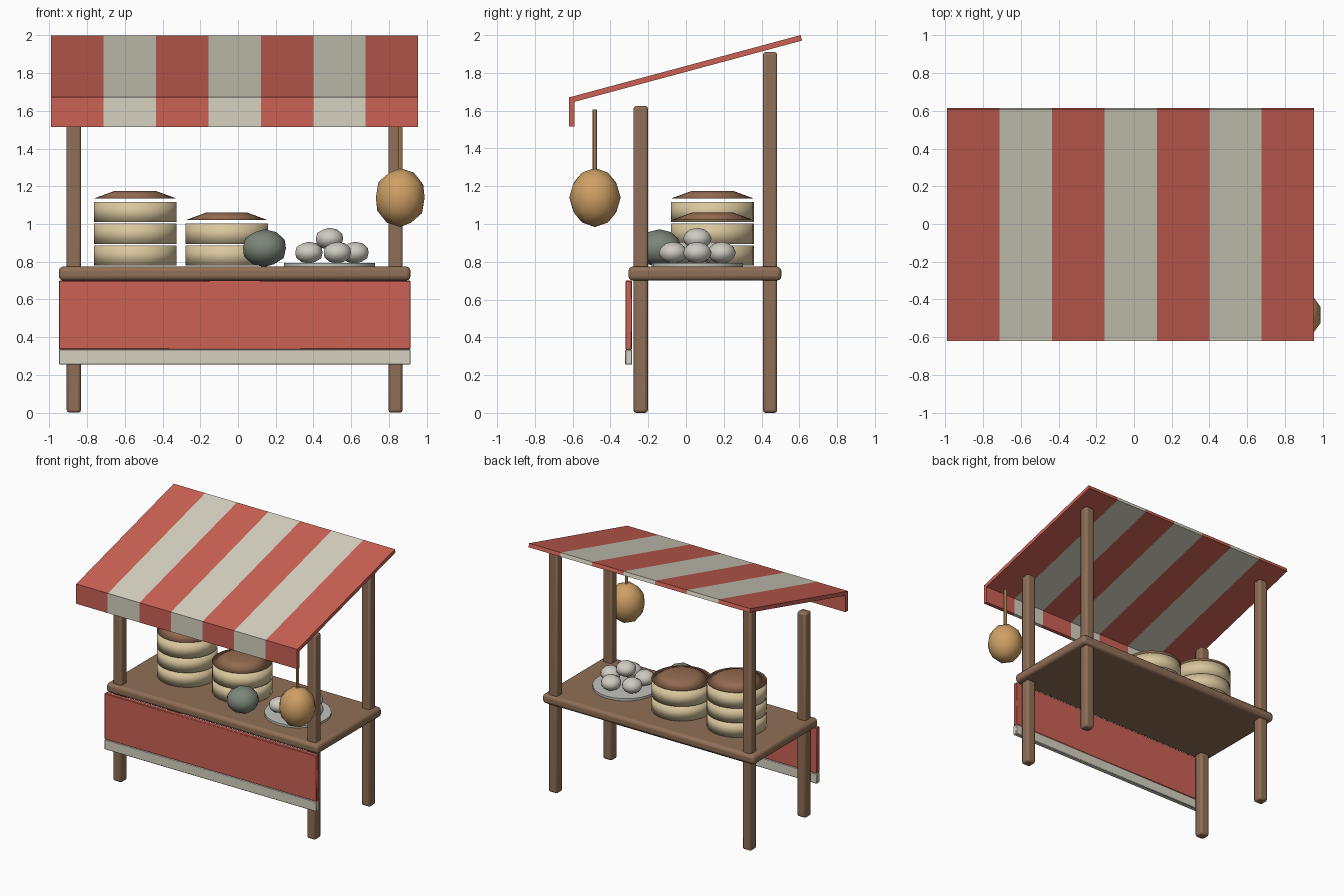
import bpy
from math import atan2, cos, sin, radians, hypot

if "Cube" in bpy.data.objects:
    bpy.data.objects.remove(bpy.data.objects["Cube"], do_unlink=True)


def material(name, rgb):
    m = bpy.data.materials.new(name)
    m.use_nodes = True
    m.diffuse_color = (*rgb, 1)
    m.node_tree.nodes["Principled BSDF"].inputs["Base Color"].default_value = (*rgb, 1)
    return m


RED = material("red cloth", (0.60, 0.12, 0.09))
CREAM = material("cream cloth", (0.67, 0.64, 0.53))
WOOD = material("brown wood", (0.28, 0.16, 0.095))
LID = material("lid brown", (0.29, 0.145, 0.08))
BAMBOO = material("pale bamboo", (0.70, 0.57, 0.34))
TAN = material("tan gourd", (0.62, 0.35, 0.13))
GREEN = material("grey green", (0.20, 0.24, 0.19))
DOUGH = material("bun white", (0.62, 0.60, 0.54))
PLATE = material("plate grey", (0.55, 0.55, 0.50))


def finish(name, mat, bevel=0, segments=2):
    ob = bpy.context.object
    ob.name = name
    ob.data.materials.append(mat)
    if bevel:
        b = ob.modifiers.new("bevel", "BEVEL")
        b.width, b.segments = bevel, segments
        bpy.ops.object.shade_smooth_by_angle(angle=radians(50))
    return ob


def box(name, mat, x, y, z, bevel=0, segments=2):
    """Box from (min, max) ranges on each axis."""
    bpy.ops.mesh.primitive_cube_add(size=1, location=[sum(r) / 2 for r in (x, y, z)])
    ob = bpy.context.object
    ob.scale = [r[1] - r[0] for r in (x, y, z)]
    bpy.ops.object.transform_apply(location=False, rotation=False, scale=True)
    return finish(name, mat, bevel, segments)


def frustum(name, mat, x, y, z, r1, r2, sides=24):
    bpy.ops.mesh.primitive_cone_add(vertices=sides, radius1=r1, radius2=r2,
                                    depth=z[1] - z[0], location=(x, y, sum(z) / 2))
    return finish(name, mat)


def ball(name, mat, loc, r, rz):
    bpy.ops.mesh.primitive_ico_sphere_add(subdivisions=2, radius=r, location=loc)
    bpy.context.object.scale.z = rz / r
    bpy.ops.object.shade_smooth()
    return finish(name, mat)


# Posts and counter
for side, x in (("right", -0.87), ("left", 0.835)):
    for end, y, top in (("front", -0.24), ("back", 0.445)) and (("front", -0.24, 1.625), ("back", 0.445, 1.91)):
        box(f"{end}_{side}_post", WOOD, (x - 0.038, x + 0.038), (y - 0.038, y + 0.038), (0, top), 0.014)
box("counter", WOOD, (-0.95, 0.915), (-0.305, 0.505), (0.70, 0.775), 0.025, 3)

# Hanging front cloth with trim
box("front_cloth", RED, (-0.95, 0.915), (-0.321, -0.286), (0.335, 0.70), 0.004, 1)
box("cloth_trim", CREAM, (-0.95, 0.915), (-0.322, -0.285), (0.255, 0.335), 0.004, 1)

# Striped awning: sloped roof strip plus vertical valance
left, width, thick = -0.99, 1.945 / 7, 0.03
y0, z0, y1, z1 = -0.612, 1.672, 0.607, 2.0
slope, length = atan2(z1 - z0, y1 - y0), hypot(y1 - y0, z1 - z0)
for i in range(7):
    mat = CREAM if i % 2 else RED
    xs = (left + i * width, left + (i + 1) * width)
    roof = box(f"awning_stripe_{i + 1}", mat, xs, (-length / 2, length / 2), (-thick, 0))
    roof.rotation_euler.x = slope
    roof.location.y = (y0 + y1) / 2 + sin(slope) * thick / 2
    roof.location.z = (z0 + z1) / 2 - cos(slope) * thick / 2
    box(f"valance_stripe_{i + 1}", mat, xs, (-0.62, -0.59), (1.515, 1.672))

# Stacked steamer baskets with lids
for stack, x, tiers in (("tall", -0.545, 3), ("short", -0.06, 2)):
    for t in range(tiers):
        z = 0.78 + t * 0.115
        frustum(f"{stack}_steamer_tier_{t + 1}", BAMBOO, x, 0.14, (z, z + 0.107), 0.219, 0.219)
        bpy.ops.object.shade_smooth()
    z = 0.79 + tiers * 0.115
    frustum(f"{stack}_steamer_lid", LID, x, 0.14, (z, z + 0.04), 0.219, 0.11)
    bpy.ops.object.shade_smooth()

# Melon
ball("melon", GREEN, (0.14, -0.14, 0.872), 0.12, 0.1)

# Plate of buns: five in a ring and one on top
px, py = 0.485, 0.06
frustum("plate", PLATE, px, py, (0.775, 0.793), 0.242, 0.242)
bpy.ops.object.shade_smooth_by_angle()
for i in range(5):
    a = radians(72 * i)
    ball(f"bun_{i + 1}", DOUGH, (px + 0.135 * cos(a), py + 0.135 * sin(a), 0.848), 0.076, 0.058)
ball("top_bun", DOUGH, (px, py, 0.922), 0.076, 0.058)

# Hanging gourd
ball("gourd", TAN, (0.86, -0.482, 1.14), 0.136, 0.156)
frustum("gourd_cord", TAN, 0.86, -0.482, (1.28, 1.605), 0.012, 0.012, 8)
